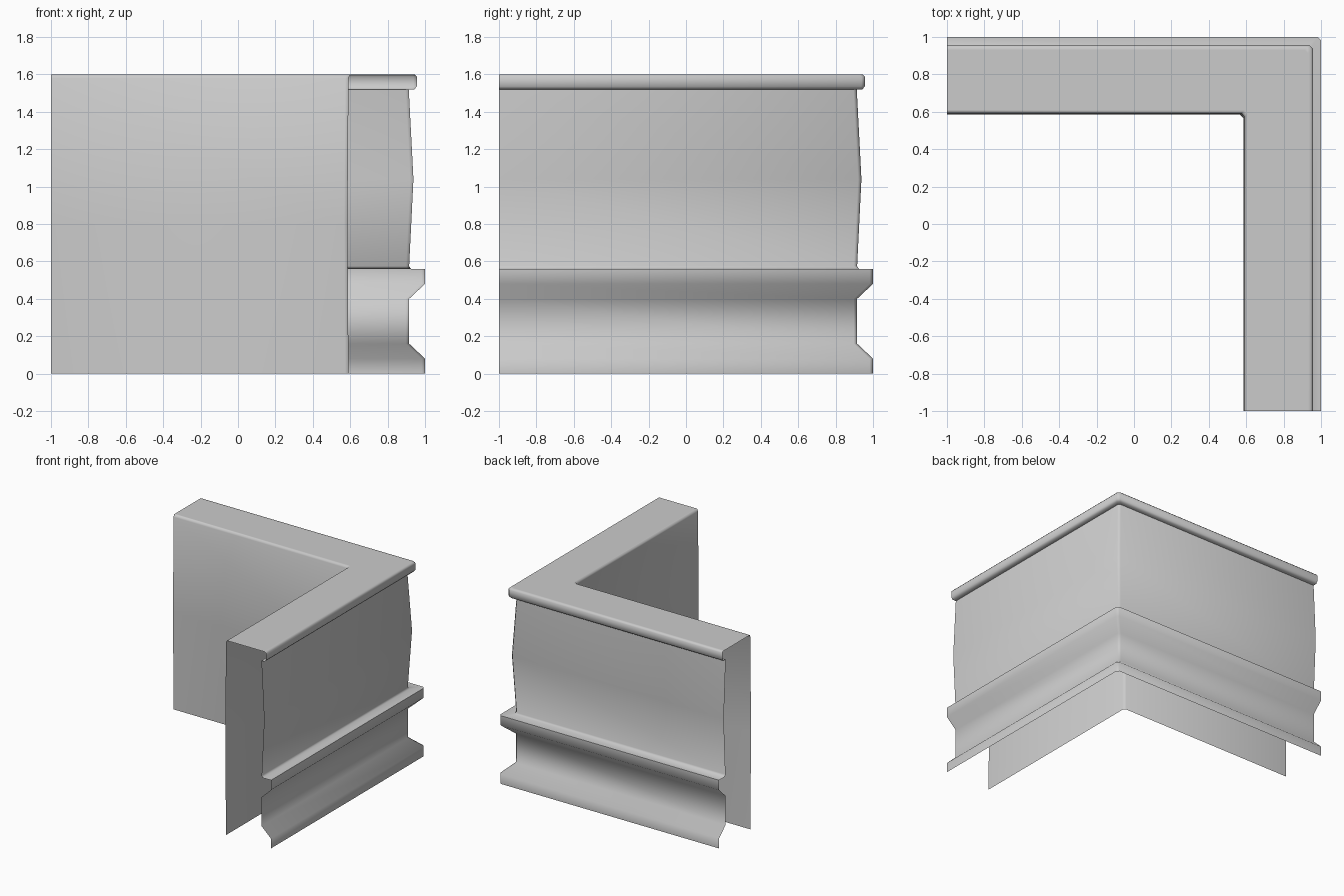
import bpy

if "Cube" in bpy.data.objects:
    bpy.data.objects.remove(bpy.data.objects["Cube"])

# Wall cross-section as (distance from centre, height): outer mouldings, top, inner face
PROFILE = [
    (1.0, 0.0), (1.0, 0.08), (0.915, 0.16), (0.915, 0.40), (1.0, 0.48), (1.0, 0.56),
    (0.925, 0.56), (0.915, 0.575),                                   # ledge
    (0.938, 1.04), (0.913, 1.52),                                    # bulging panel
    (0.943, 1.52), (0.956, 1.535), (0.956, 1.588), (0.945, 1.60),    # coping lip
    (0.93, 1.60), (0.61, 1.60),                                      # flat top
    (0.60, 1.60), (0.591, 1.58), (0.585, 0.80), (0.591, 0.0),        # inner face
]
CHAMFER = 0.018


def l_path(d):
    """Plan of the L-shaped run at distance d, with a small chamfer at the corner."""
    return [(-1, d), (d - CHAMFER, d), (d, d - CHAMFER), (d, -1)]


def sweep_corner(name, profile):
    rows = [[(x, y, z) for x, y in l_path(d)] for d, z in profile]
    n = len(rows[0])
    verts = [v for row in rows for v in row]
    faces = [(j * n + i, (j + 1) * n + i, (j + 1) * n + i + 1, j * n + i + 1)
             for j in range(len(rows) - 1) for i in range(n - 1)]
    mesh = bpy.data.meshes.new(name)
    mesh.from_pydata(verts, [], faces)
    obj = bpy.data.objects.new(name, mesh)
    bpy.context.collection.objects.link(obj)
    return obj


# Hollow corner wall, open at both ends and underneath
wall = sweep_corner("corner_wall", PROFILE)
bpy.context.view_layer.objects.active = wall
wall.select_set(True)
bpy.ops.object.shade_smooth_by_angle(angle=1.15)
